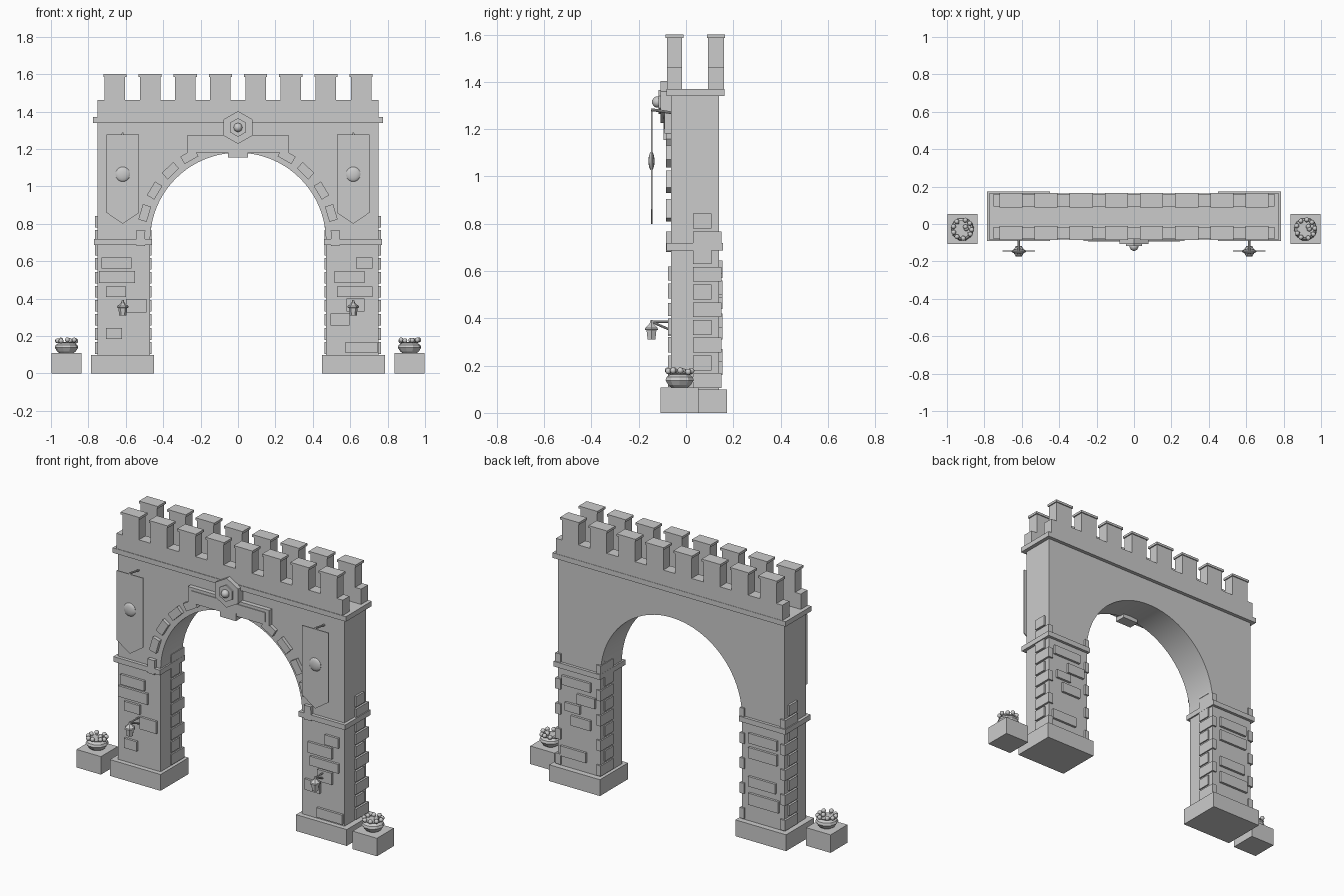
import bpy, bmesh, math, random
from mathutils import Matrix, Vector

if "Cube" in bpy.data.objects:
    bpy.data.objects.remove(bpy.data.objects["Cube"])

random.seed(4)
stone = bpy.data.materials.new("grey stone")
stone.diffuse_color = (0.6, 0.6, 0.6, 1)
stone.use_nodes = True
stone.node_tree.nodes["Principled BSDF"].inputs["Base Color"].default_value = stone.diffuse_color


def finish(name, bm, smooth=False):
    bmesh.ops.recalc_face_normals(bm, faces=bm.faces)
    me = bpy.data.meshes.new(name)
    bm.to_mesh(me)
    bm.free()
    me.materials.append(stone)
    ob = bpy.data.objects.new(name, me)
    bpy.context.collection.objects.link(ob)
    if smooth:
        bpy.ops.object.select_all(action='DESELECT')
        ob.select_set(True)
        bpy.context.view_layer.objects.active = ob
        bpy.ops.object.shade_smooth_by_angle(angle=math.radians(40))
    return ob


def add_box(bm, x0, x1, y0, y1, z0, z1):
    m = Matrix.Translation(((x0 + x1) / 2, (y0 + y1) / 2, (z0 + z1) / 2))
    bmesh.ops.create_cube(bm, size=1, matrix=m @ Matrix.Diagonal((x1 - x0, y1 - y0, z1 - z0, 1)))


def boxes(name, items):
    bm = bmesh.new()
    for b in items:
        add_box(bm, *b)
    return finish(name, bm)


def prism(name, pts, y0, y1, smooth=False):
    """Extrude an x-z outline from y0 to y1."""
    bm = bmesh.new()
    face = bm.faces.new([bm.verts.new((x, y0, z)) for x, z in pts])
    r = bmesh.ops.extrude_face_region(bm, geom=[face])
    bmesh.ops.translate(bm, vec=(0, y1 - y0, 0), verts=[v for v in r['geom'] if isinstance(v, bmesh.types.BMVert)])
    return finish(name, bm, smooth)


def lathe(name, x, y, profile, sides, smooth=False):
    """Stack rings of (radius, z) around a vertical axis."""
    bm = bmesh.new()
    rings = [[bm.verts.new((x + r * math.cos(2 * math.pi * i / sides), y + r * math.sin(2 * math.pi * i / sides), z))
              for i in range(sides)] for r, z in profile]
    for a, b in zip(rings, rings[1:]):
        for i in range(sides):
            j = (i + 1) % sides
            bm.faces.new((a[i], a[j], b[j], b[i]))
    bm.faces.new(rings[0])
    bm.faces.new(rings[-1])
    return finish(name, bm, smooth)


def rod(bm, a, b, r, sides=8):
    a, b = Vector(a), Vector(b)
    m = Matrix.Translation((a + b) / 2) @ (b - a).to_track_quat('Z', 'Y').to_matrix().to_4x4()
    bmesh.ops.create_cone(bm, cap_ends=True, segments=sides, radius1=r, radius2=r, depth=(b - a).length, matrix=m)


def ball(bm, c, r, flat=1.0):
    bmesh.ops.create_uvsphere(bm, u_segments=14, v_segments=8, radius=r,
                              matrix=Matrix.Translation(c) @ Matrix.Diagonal((1, flat, 1, 1)))


FRONT, BACK = -0.063, 0.14
R, SPRING = 0.47, 0.71

# Gate wall with round arch
outline = [(0.752, 0.09), (0.752, 1.345), (-0.752, 1.345), (-0.752, 0.09), (-R, 0.09)]
outline += [(-R * math.cos(math.pi * i / 40), SPRING + R * math.sin(math.pi * i / 40)) for i in range(41)]
outline += [(R, 0.09)]
prism("gate_wall", outline, FRONT, BACK, True)

# Cornice and two parapet walls
boxes("cornice", [(-0.775, 0.775, -0.083, 0.162, 1.34, 1.37)])
rows = [(-0.08, -0.016), (0.094, 0.16)]
boxes("parapets", [(-0.752, 0.752, a, b, 1.37, 1.462) for a, b in rows])

# Battlements with caps
for label, (a, b) in zip(("front", "back"), rows):
    merlons, caps = [], []
    for i in range(8):
        x = (i - 3.5) * 0.188
        merlons.append((x - 0.055, x + 0.055, a, b, 1.46, 1.588))
        caps.append((x - 0.062, x + 0.062, a - 0.006, b + 0.006, 1.586, 1.6))
    boxes(label + "_merlons", merlons)
    boxes(label + "_merlon_caps", caps)

# Facing bricks: outer-to-inner x spans and heights
left_bricks = [(-.73, -.57, .56, .62), (-.743, -.55, .483, .548), (-.705, -.6, .41, .465),
               (-.6, -.49, .325, .398), (-.705, -.62, .185, .243)]
right_bricks = [(.63, .72, .56, .62), (.515, .675, .483, .548), (.53, .72, .41, .465),
                (.58, .675, .33, .4), (.495, .595, .255, .32), (.575, .745, .11, .168)]
back_right = [(.53, .72, .59, .645), (.5, .62, .5, .56), (.6, .7, .44, .49), (.53, .66, .36, .42), (.56, .73, .16, .22)]
back_left = [(-.71, -.52, .57, .63), (-.71, -.52, .48, .545), (-.7, -.52, .31, .37), (-.72, -.52, .2, .27)]
boxes("front_bricks", [(a, b, FRONT - .014, FRONT + .01, c, d) for a, b, c, d in left_bricks + right_bricks])
boxes("back_bricks", [(a, b, BACK - .01, BACK + .014, c, d) for a, b, c, d in back_left + back_right])

for s, side in ((-1, "left"), (1, "right")):
    def mx(a, b):
        return (min(s * a, s * b), max(s * a, s * b))

    # Plinth and collar of each pier
    boxes(side + "_plinth", [(*mx(0.45, 0.787), -0.092, 0.174, 0, 0.098)])
    boxes(side + "_collar", [(*mx(0.461, 0.77), -0.083, 0.157, 0.687, 0.718)])

    # Alternating long and short corner stones on outer and inner faces
    stones = []
    for i in range(10):
        z = 0.105 + i * 0.075
        y1 = 0.15 if i % 2 == 0 else 0.108
        stones.append((*mx(0.73, 0.764), 0.03, y1, z, z + 0.063))
        stones.append((*mx(0.462, 0.49), 0.03, y1, z, z + 0.063))
    boxes(side + "_corner_stones", stones)

    # Arch stones
    bm = bmesh.new()
    for deg in (1.5, 16.5, 31, 46, 60, 75):
        t = math.radians(deg)
        m = Matrix.Translation((s * 0.52 * math.cos(t), -0.07, SPRING + 0.52 * math.sin(t)))
        m = m @ Matrix.Rotation(-s * t, 4, 'Y') @ Matrix.Diagonal((0.046, 0.028, 0.085, 1))
        bmesh.ops.create_cube(bm, size=1, matrix=m)
    finish(side + "_arch_stones", bm)

    # Hanging banner with pointed end, boss and support rod
    x = s * 0.616
    prism(side + "_banner", [(x - .088, 1.277), (x + .088, 1.277), (x + .088, .86), (x, .8), (x - .088, .86)],
          -0.147, -0.141)
    bm = bmesh.new()
    ball(bm, (x, -0.146, 1.065), 0.04, 0.32)
    finish(side + "_banner_boss", bm, True)
    bm = bmesh.new()
    rod(bm, (x, FRONT + .01, 1.268), (x, -0.147, 1.283), 0.006)
    finish(side + "_banner_rod", bm, True)

    # Lantern on a bracket
    bm = bmesh.new()
    rod(bm, (x, FRONT + .01, 0.385), (x, -0.15, 0.385), 0.005)
    rod(bm, (x, FRONT + .01, 0.345), (x, -0.14, 0.383), 0.005)
    finish(side + "_lantern_bracket", bm, True)
    lathe(side + "_lantern", x, -0.146,
          [(.019, .31), (.024, .35), (.032, .352), (.03, .36), (.01, .376), (.005, .392)], 6)

    # Planter block, round pot and berry sprigs
    px, py = s * 0.917, -0.027
    boxes(side + "_planter_block", [(px - .081, px + .081, py - .08, py + .08, 0, 0.108)])
    lathe(side + "_pot", px, py, [(.035, .106), (.05, .118), (.063, .138), (.058, .152), (.042, .162), (.048, .168)], 10)
    bm = bmesh.new()
    for i in range(11):
        t = 2 * math.pi * i / 9 + random.uniform(-.15, .15)
        r = 0.05 if i < 9 else 0.02
        tip = (px + r * math.cos(t), py + r * math.sin(t), 0.177 + random.uniform(-.004, .003))
        rod(bm, (px + .4 * r * math.cos(t), py + .4 * r * math.sin(t), 0.15), tip, 0.004, 6)
        ball(bm, tip, 0.013)
    finish(side + "_sprigs", bm, True)

# Name plate and keystone over the arch
boxes("plate", [(-0.27, 0.27, -0.09, FRONT + .01, 1.182, 1.275)])
boxes("plate_panel", [(-0.245, 0.245, -0.094, -0.085, 1.2, 1.257)])
boxes("keystone", [(-0.053, 0.053, -0.096, -0.03, 1.155, 1.29)])


# Hexagonal emblem with raised centre and stud
def hexagon(r):
    return [(r * math.sin(math.pi * i / 3), 1.315 + r * math.cos(math.pi * i / 3)) for i in range(6)]


prism("emblem", hexagon(0.088), -0.108, FRONT + .01)
prism("emblem_centre", hexagon(0.05), -0.117, -0.1)
bm = bmesh.new()
ball(bm, (0, -0.12, 1.315), 0.024)
finish("emblem_stud", bm, True)
